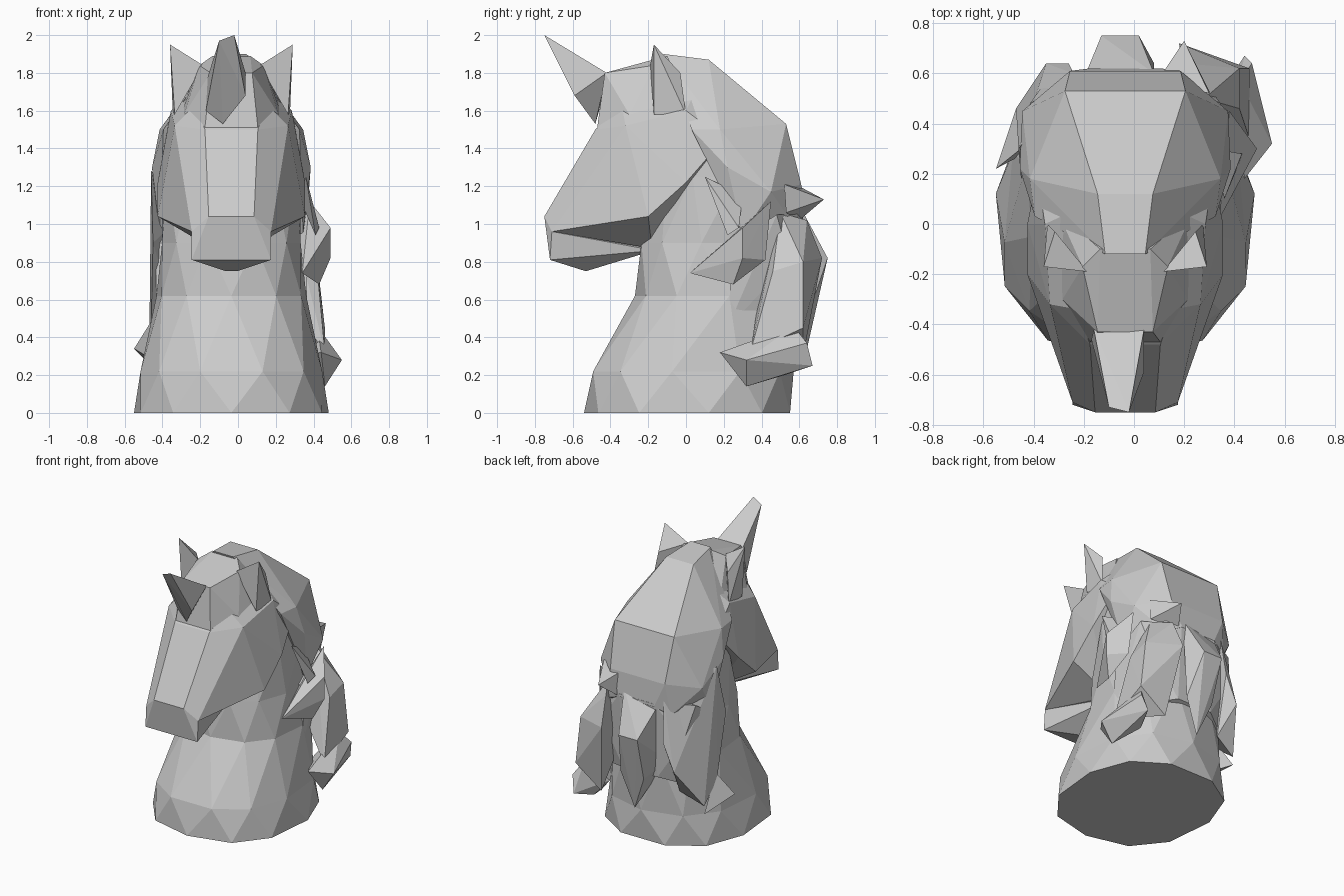
import bpy
import bmesh
from math import sin, cos, pi, copysign
from mathutils import Vector

default_cube = bpy.data.objects.get("Cube")
if default_cube:
    bpy.data.objects.remove(default_cube, do_unlink=True)

CENTRE = Vector((-.035, 0, 0))  # the bust leans slightly off the middle


def make_material(name, colour):
    material = bpy.data.materials.new(name)
    material.use_nodes = True
    material.diffuse_color = colour
    material.node_tree.nodes["Principled BSDF"].inputs["Base Color"].default_value = colour
    return material


STONE = make_material("stone grey", (.6, .6, .6, 1))


def finish(name, bm):
    """Turn a bmesh into a flat shaded object."""
    bmesh.ops.recalc_face_normals(bm, faces=bm.faces)
    mesh = bpy.data.meshes.new(name)
    bm.to_mesh(mesh)
    bm.free()
    mesh.materials.append(STONE)
    part = bpy.data.objects.new(name, mesh)
    bpy.context.collection.objects.link(part)


def chiselled(name, points):
    """A faceted lump that wraps tightly round its corner points."""
    bm = bmesh.new()
    for point in points:
        bm.verts.new(point)
    result = bmesh.ops.convex_hull(bm, input=bm.verts)
    unused = [v for v in result["geom_interior"] if isinstance(v, bmesh.types.BMVert)]
    bmesh.ops.delete(bm, geom=unused, context="VERTS")
    finish(name, bm)


def both_sides(points):
    """Mirror half-width points across the centre of the bust."""
    return [CENTRE + Vector((side * x, y, z)) for x, y, z in points for side in (-1, 1)]


def boxy(value):
    """Push a sine or cosine outwards for a squarer outline."""
    return copysign(abs(value) ** .85, value)


def loft(name, rings, sides):
    """Stack of triangulated rings: height, front, back, half width."""
    bm = bmesh.new()
    loops = []
    for level, (z, front, back, half_width) in enumerate(rings):
        loop = []
        for i in range(sides):
            angle = 2 * pi * (i + level % 2 / 2) / sides
            middle, depth = (front + back) / 2, (back - front) / 2
            y = middle - depth * boxy(cos(angle))
            loop.append(bm.verts.new(CENTRE + Vector((half_width * boxy(sin(angle)), y, z))))
        loops.append(loop)
    for level, (low, high) in enumerate(zip(loops, loops[1:])):
        if level % 2:
            low, high = high, low
        for i in range(sides):
            following = (i + 1) % sides
            bm.faces.new((low[i], low[following], high[i]))
            bm.faces.new((low[following], high[following], high[i]))
    bm.faces.new(loops[0])
    bm.faces.new(loops[-1])
    finish(name, bm)


# Neck, flaring out to the flat base
loft("neck", [
    (0, -.54, .57, .52),
    (.22, -.51, .57, .485),
    (.62, -.27, .57, .4),
    (.9, -.25, .57, .37),
    (1.25, -.15, .55, .37),
    (1.5, -.1, .48, .35),
], sides=11)

# Head: forehead, cheeks and muzzle
chiselled("head", both_sides([
    (.12, -.75, 1.04),
    (.21, -.71, .96),
    (.1, -.18, .87),
    (.39, -.2, 1.04),
    (.39, 0, 1.22),
    (.14, -.48, 1.5),
    (.3, -.32, 1.52),
    (.19, -.34, 1.63),
    (.32, 0, 1.6),
    (.35, .2, 1.45),
    (.1, .1, 1.8),
]))

# Lower jaw tucked in under the cheeks
chiselled("lower_jaw", both_sides([
    (.12, -.75, 1.04),
    (.21, -.71, .96),
    (.21, -.72, .81),
    (.03, -.53, .75),
    (.08, -.17, .86),
]))

# Brow and the top of the head between the ears
chiselled("brow", both_sides([
    (.11, -.43, 1.8),
    (.14, -.47, 1.51),
    (.25, -.3, 1.58),
    (.27, -.17, 1.57),
    (.17, -.17, 1.84),
    (.1, -.1, 1.89),
    (.27, .05, 1.6),
]))

# Forelock sweeping up to a pointed blade
chiselled("forelock", [
    (-.02, -.75, 2),
    (-.1, -.73, 1.97),
    (-.08, -.48, 1.53),
    (.04, -.59, 1.68),
    (-.17, -.46, 1.6),
    (-.16, -.42, 1.78),
    (.04, -.42, 1.8),
])

# Pointed ears
for side, label in ((1, "left"), (-1, "right")):
    corners = [
        (.325, -.17, 1.95),
        (.15, -.19, 1.84),
        (.3, -.17, 1.58),
        (.31, 0, 1.58),
        (.28, -.03, 1.8),
    ]
    chiselled(label + "_ear", [CENTRE + Vector((side * x, y, z)) for x, y, z in corners])

# Rounded crest of the mane over the back of the head
chiselled("mane_crest", both_sides([
    (.08, -.12, 1.9),
    (.11, .12, 1.87),
    (.24, .53, 1.53),
    (.36, .03, 1.5),
    (.38, .18, 1.5),
    (.42, .22, 1.3),
    (.41, .45, 1.17),
    (.22, .61, 1.21),
    (.14, .62, 1.03),
    (.25, .58, .98),
    (.38, .3, .95),
]))

# Thick body of the mane joining the hanging locks to the neck
chiselled("mane_body", both_sides([
    (.38, .48, 1.05),
    (.33, .55, .8),
    (.3, .48, .45),
    (.4, .25, .9),
    (.4, .22, .45),
    (.14, .62, 1.05),
    (.14, .58, .5),
]))

# Small tuft on the back of the crest
chiselled("crest_tuft", [
    (.2, .73, 1.13),
    (.3, .53, 1.06),
    (.1, .58, 1.21),
    (.3, .52, 1.21),
    (.12, .6, 1.02),
])

# Cheek lock on the left side, with a thin strand above it
chiselled("left_cheek_lock", [
    (.49, .3, .98),
    (.49, .3, .82),
    (.43, .25, .68),
    (.34, .02, .74),
    (.4, .42, .81),
    (.38, .45, 1.12),
    (.3, .3, .9),
])
chiselled("left_cheek_strand", [
    (.36, .1, 1.25),
    (.43, .28, .98),
    (.41, .22, .94),
    (.32, .3, 1.15),
])

# Rear lock on the left side and its upturned curl
chiselled("left_rear_lock", [
    (.28, .5, 1.06),
    (.2, .64, 1.02),
    (.18, .72, .82),
    (.42, .62, .8),
    (.42, .46, .75),
    (.46, .62, .45),
    (.46, .34, .32),
    (.25, .62, .3),
    (.2, .4, .7),
])
chiselled("left_curl", [
    (.55, .32, .28),
    (.44, .18, .32),
    (.46, .32, .14),
    (.38, .52, .2),
    (.44, .67, .25),
    (.47, .64, .37),
    (.42, .57, .46),
    (.3, .45, .3),
])

# Middle lock hanging down the back
chiselled("middle_lock", [
    (-.13, .75, .82),
    (.02, .75, .82),
    (-.2, .58, 1.06),
    (.08, .6, 1.1),
    (.08, .64, .5),
    (-.12, .66, .5),
    (-.02, .62, .25),
    (-.2, .5, .6),
])

# Long lock on the right side, ending in a pointed curl
chiselled("right_long_lock", [
    (-.24, .6, 1.1),
    (-.46, .3, 1.28),
    (-.45, .18, .9),
    (-.26, .64, .8),
    (-.35, .64, .6),
    (-.47, .46, .32),
    (-.46, .3, .45),
    (-.3, .5, .4),
])
chiselled("right_curl", [
    (-.55, .22, .34),
    (-.47, .46, .26),
    (-.45, .3, .5),
    (-.4, .3, .25),
])
